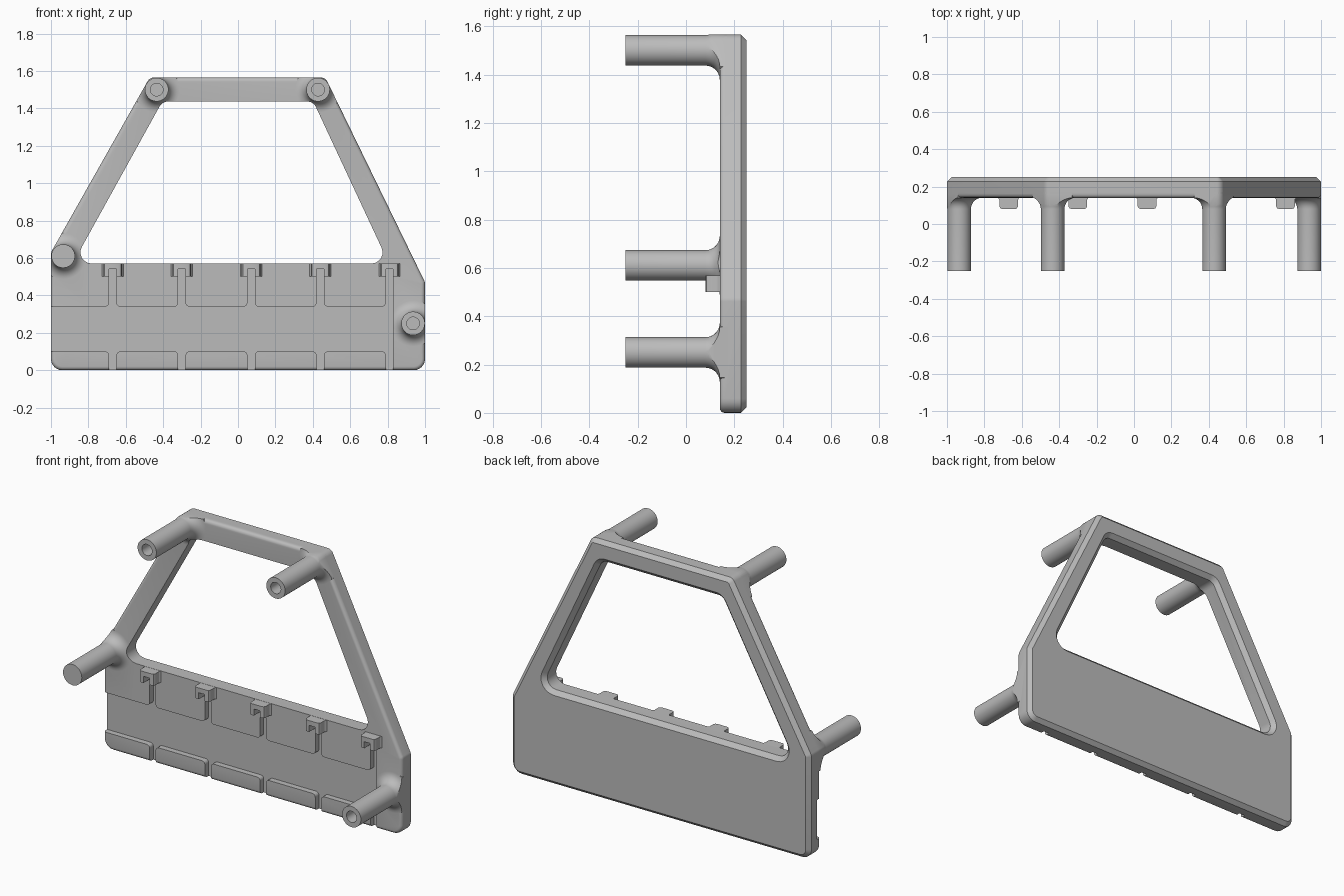
import bpy, bmesh, math
from mathutils import Vector

cube = bpy.data.objects.get("Cube")
if cube:
    bpy.data.objects.remove(cube, do_unlink=True)

grey = bpy.data.materials.new("plain grey")
grey.use_nodes = True
grey.diffuse_color = (0.5, 0.5, 0.5, 1)
grey.node_tree.nodes["Principled BSDF"].inputs["Base Color"].default_value = (0.5, 0.5, 0.5, 1)


def rounded(corners, inset=0.0, steps=6):
    """Counter-clockwise (x, z, radius) polygon, moved inward and given round corners."""
    out, count = [], len(corners)
    for i, (x, z, r) in enumerate(corners):
        p = Vector((x, z))
        a = (Vector(corners[i - 1][:2]) - p).normalized()
        b = (Vector(corners[(i + 1) % count][:2]) - p).normalized()
        half = a.angle(b) / 2
        mid = (a + b).normalized()
        p = p + mid * inset / math.sin(half)
        if r == 0:
            out.append(p)
            continue
        r = max(r - inset, 0.006)
        centre = p + mid * r / math.sin(half)
        reach = r / math.tan(half)
        start, end = p + a * reach - centre, p + b * reach - centre
        sweep = start.angle_signed(end)
        for s in range(steps + 1):
            t = -sweep * s / steps
            c, n = math.cos(t), math.sin(t)
            out.append(centre + Vector((start.x * c - start.y * n, start.x * n + start.y * c)))
    return out


def loft(name, rings):
    """Closed solid through (y, outline) rings."""
    bm = bmesh.new()
    loops = [[bm.verts.new((p[0], y, p[1])) for p in ring] for y, ring in rings]
    n = len(loops[0])
    for lo, hi in zip(loops, loops[1:]):
        for i in range(n):
            j = (i + 1) % n
            bm.faces.new((lo[i], lo[j], hi[j], hi[i]))
    bm.faces.new(loops[0])
    bm.faces.new(loops[-1])
    bmesh.ops.recalc_face_normals(bm, faces=bm.faces)
    mesh = bpy.data.meshes.new(name)
    bm.to_mesh(mesh)
    bm.free()
    mesh.materials.append(grey)
    obj = bpy.data.objects.new(name, mesh)
    bpy.context.collection.objects.link(obj)
    return obj


def combine(obj, other, operation):
    """Apply a boolean and discard the second solid."""
    mod = obj.modifiers.new(operation.lower(), 'BOOLEAN')
    mod.operation, mod.object, mod.solver = operation, other, 'EXACT'
    bpy.context.view_layer.objects.active = obj
    bpy.ops.object.modifier_apply(modifier=mod.name)
    bpy.data.objects.remove(other, do_unlink=True)


def circle(x, z, r, n=40):
    return [(x + r * math.cos(2 * math.pi * i / n), z + r * math.sin(2 * math.pi * i / n))
            for i in range(n)]


FRONT, BACK, FLOOR = 0.14, 0.25, 0.175
outline = [(-1, 0, 0.06), (1, 0, 0.06), (1, 0.47, 0.04), (0.467, 1.565, 0.04),
           (-0.472, 1.565, 0.04), (-1, 0.63, 0.04)]
window = [(-0.884, 0.57, 0.06), (0.807, 0.57, 0.06), (0.403, 1.436, 0.05), (-0.405, 1.436, 0.05)]
slots = [-0.67 + 0.37 * i for i in range(5)]

# Plate: soft front edge, chamfered back edge
soft = 0.02
rings = []
for i in range(5):
    t = math.pi / 2 * i / 4
    rings.append((FRONT + soft * (1 - math.sin(t)), rounded(outline, soft * (1 - math.cos(t)))))
rings.reverse()
rings.sort(key=lambda ring: ring[0])
rings += [(BACK - 0.023, rounded(outline)), (BACK, rounded(outline, 0.023))]
frame = loft("frame", rings)

# Posts with filleted roots, trimmed to the plate outline
posts = [(-0.935, 0.61, False), (-0.435, 1.5, True), (0.428, 1.5, True), (0.936, 0.25, True)]
radius, fillet = 0.063, 0.06
for x, z, bored in posts:
    rings = [(-0.25, circle(x, z, radius))]
    for i in range(8):
        t = math.pi / 2 * i / 7
        rings.append((FRONT - fillet + fillet * math.sin(t),
                      circle(x, z, radius + fillet * (1 - math.cos(t)))))
    rings.append((FRONT + 0.03, circle(x, z, radius + fillet)))
    post = loft("post", rings)
    combine(post, loft("trim", [(-0.4, rounded(outline)), (0.4, rounded(outline))]), 'INTERSECT')
    combine(frame, post, 'UNION')

# Hooks along the lower edge of the window
for x in slots:
    rings = []
    for y, w in [(0.08, 0.034), (0.084, 0.044), (0.094, 0.05), (0.13, 0.05), (0.14, 0.057), (0.19, 0.057)]:
        rings.append((y, [(x - w, 0.5), (x + w, 0.5), (x + w, 0.569), (x - w, 0.569)]))
    combine(frame, loft("hook", rings), 'UNION')

# Window opening, flared at the back
combine(frame, loft("window_cutter", [
    (0.075, rounded(window)), (BACK - 0.025, rounded(window)),
    (BACK + 0.025, rounded(window, -0.05))]), 'DIFFERENCE')

# Recessed band with upright slots that leave raised pads
low, high, half, r = 0.1, 0.34, 0.02, 0.02
lower, upper = [(-1.1, low, 0)], [(-1.1, high, 0)]
for x in slots:
    for side, bank, band, end in ((lower, r, low, -0.1), (upper, r, high, 0.54)):
        side += [(x - half, band, bank), (x - half, end, 0), (x + half, end, 0)]
        if x != slots[-1]:
            side.append((x + half, band, bank))
comb = rounded(lower + upper[::-1])
combine(frame, loft("recess_cutter", [(-0.1, comb), (FLOOR, comb)]), 'DIFFERENCE')

# Bores in three of the posts
for x, z, bored in posts:
    if bored:
        bore = circle(x, z, 0.034, 28)
        combine(frame, loft("bore_cutter", [(-0.3, bore), (-0.08, bore)]), 'DIFFERENCE')

bpy.ops.object.select_all(action='DESELECT')
frame.select_set(True)
bpy.context.view_layer.objects.active = frame
bpy.ops.object.shade_smooth_by_angle(angle=math.radians(32))
